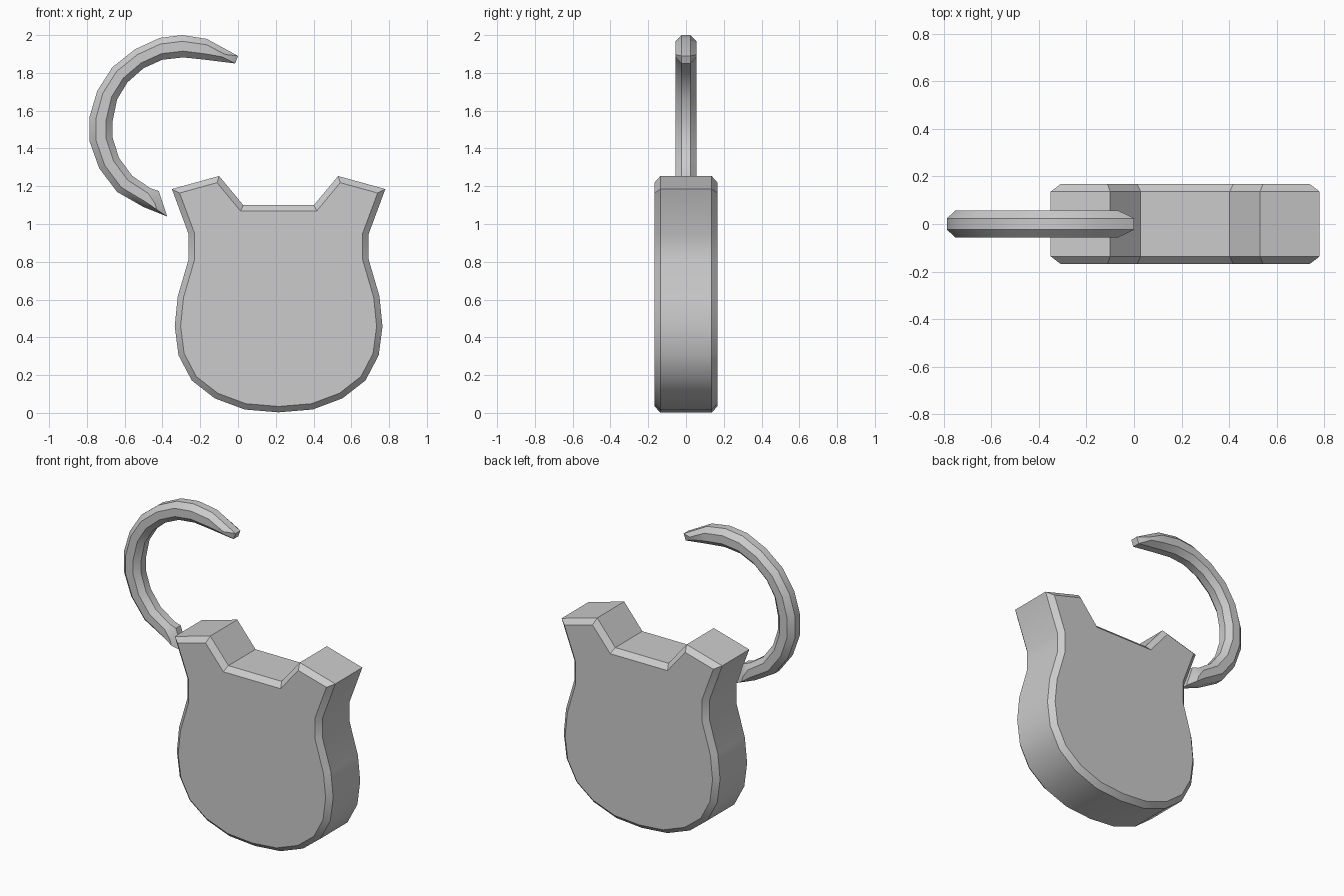
import bpy, bmesh
from mathutils import Vector

if "Cube" in bpy.data.objects:
    bpy.data.objects.remove(bpy.data.objects["Cube"])


def make_object(name, verts, faces, angle=0.6):
    mesh = bpy.data.meshes.new(name)
    mesh.from_pydata(verts, [], faces)
    bm = bmesh.new()
    bm.from_mesh(mesh)
    bmesh.ops.recalc_face_normals(bm, faces=bm.faces)
    bm.to_mesh(mesh)
    bm.free()
    obj = bpy.data.objects.new(name, mesh)
    bpy.context.collection.objects.link(obj)
    bpy.ops.object.select_all(action='DESELECT')
    obj.select_set(True)
    bpy.context.view_layer.objects.active = obj
    bpy.ops.object.shade_smooth_by_angle(angle=angle)
    return obj


def inset(points, d):
    # mitred inset of a counter-clockwise outline
    out = []
    for i, p in enumerate(points):
        a = (p - points[i - 1]).normalized()
        b = (points[(i + 1) % len(points)] - p).normalized()
        n1, n2 = Vector((-a.y, a.x)), Vector((-b.y, b.x))
        out.append(p + (n1 + n2) * d / (1 + n1.dot(n2)))
    return out


def bridge(rings, n):
    return [(r * n + i, r * n + (i + 1) % n, (r + 1) * n + (i + 1) % n, (r + 1) * n + i)
            for r in range(rings - 1) for i in range(n)]


# Lock body: mirrored half outline, extruded with chamfered front and back rims
CX = 0.215
half = [(0.18, 0.018), (0.338, 0.077), (0.46, 0.172), (0.53, 0.305), (0.55, 0.458),
        (0.534, 0.617), (0.476, 0.815), (0.476, 0.945), (0.565, 1.185),
        (0.315, 1.254), (0.187, 1.10)]
outline = [Vector((CX, 0.003))] + [Vector((CX + x, z)) for x, z in half]
outline += [Vector((CX - x, z)) for x, z in reversed(half)]
inner = inset(outline, 0.031)
n = len(outline)
verts = [(p.x, y, p.y) for ring, y in ((inner, -0.167), (outline, -0.136),
                                       (outline, 0.136), (inner, 0.167)) for p in ring]
faces = bridge(4, n) + [tuple(range(n)), tuple(range(3 * n, 4 * n))]
make_object("lock_body", verts, faces)

# Open shackle: eight-sided bar between outer and inner edge points
pairs = [(-.50, 1.09, -.465, 1.19), (-.64, 1.17, -.56, 1.255), (-.735, 1.295, -.63, 1.35),
         (-.785, 1.435, -.665, 1.46), (-.785, 1.57, -.665, 1.54), (-.745, 1.705, -.64, 1.66),
         (-.665, 1.83, -.585, 1.75), (-.545, 1.925, -.50, 1.825), (-.415, 1.985, -.40, 1.87),
         (-.295, 2.0, -.29, 1.882), (-.165, 1.98, -.175, 1.87)]
sections = [[(-.375, 1.04), (-.43, 1.075), (-.44, 1.11), (-.42, 1.175)]]
for ox, oz, ix, iz in pairs:
    sections.append([(ox + (ix - ox) * t, oz + (iz - oz) * t) for t in (0, .28, .72, 1)])
sections.append([(0, 1.89), (-.065, 1.897), (-.085, 1.885), (-.015, 1.85)])
widths = (0.024, 0.056, 0.056, 0.024)
verts = []
for s in sections:
    verts += [(p[0], -w, p[1]) for p, w in zip(s, widths)]
    verts += [(p[0], w, p[1]) for p, w in reversed(list(zip(s, widths)))]
faces = bridge(len(sections), 8)
for k in (0, 8 * (len(sections) - 1)):
    faces += [(k, k + 1, k + 2, k + 3), (k + 4, k + 5, k + 6, k + 7), (k, k + 3, k + 4, k + 7)]
make_object("shackle", verts, faces)
